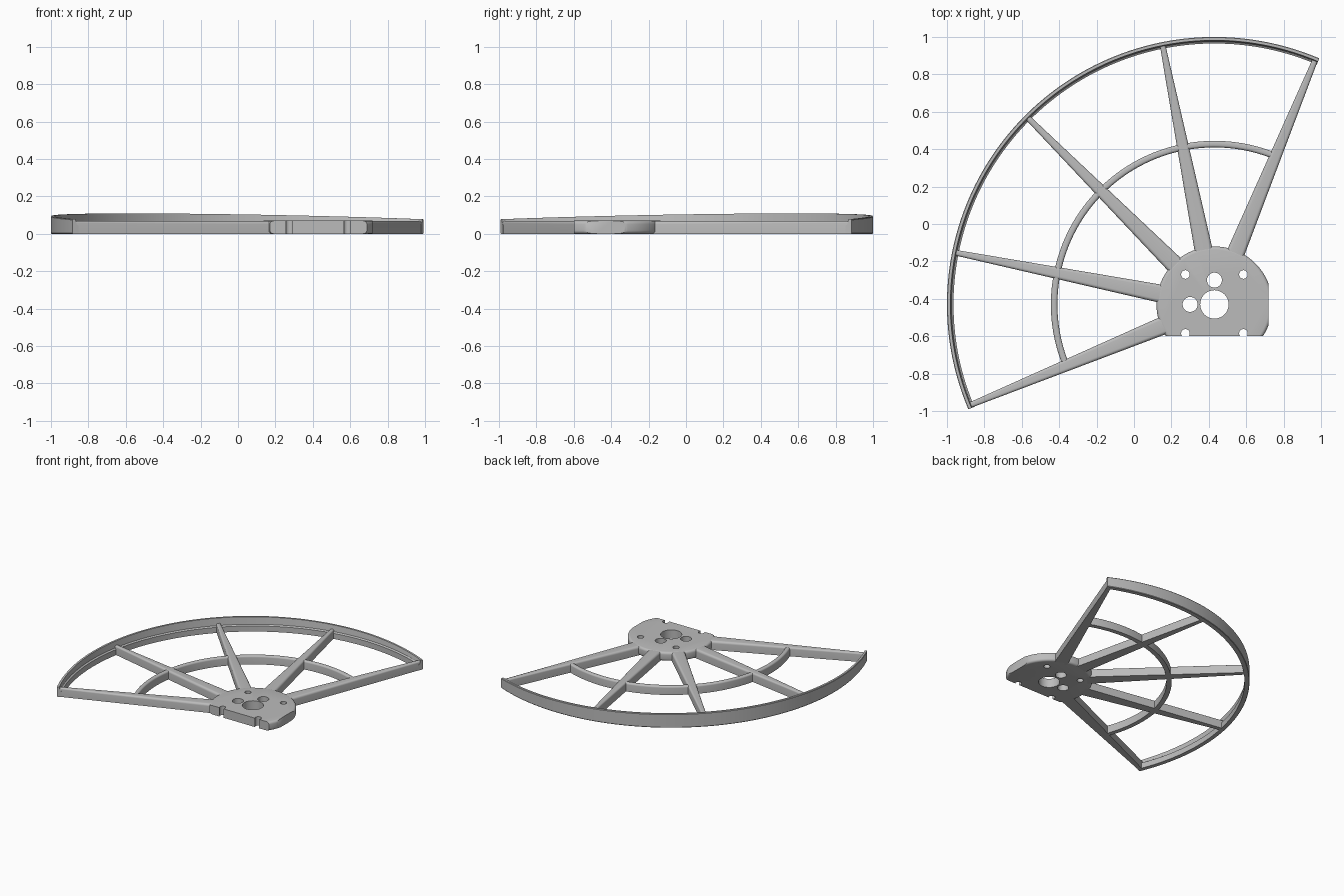
import bpy, bmesh
from math import sin, cos, radians

if "Cube" in bpy.data.objects:
    bpy.data.objects.remove(bpy.data.objects["Cube"])

CX, CY = 0.43, -0.43      # hub axis
MID = radians(135)        # symmetry direction of the fan
STEP = radians(33.7)      # angle between spokes
T = 0.07                  # plate thickness

grey = bpy.data.materials.new("light grey plastic")
grey.use_nodes = True
grey.diffuse_color = (0.5, 0.5, 0.5, 1)
grey.node_tree.nodes["Principled BSDF"].inputs["Base Color"].default_value = (0.5, 0.5, 0.5, 1)


def polar(r, a, side=0.0):
    """Point at radius r along angle a, shifted sideways."""
    return (CX + r * cos(a) - side * sin(a), CY + r * sin(a) + side * cos(a))


def make_object(name, bm):
    bmesh.ops.recalc_face_normals(bm, faces=bm.faces)
    mesh = bpy.data.meshes.new(name)
    bm.to_mesh(mesh)
    bm.free()
    ob = bpy.data.objects.new(name, mesh)
    mesh.materials.append(grey)
    bpy.context.collection.objects.link(ob)
    return ob


def smooth(ob):
    bpy.ops.object.select_all(action='DESELECT')
    ob.select_set(True)
    bpy.context.view_layer.objects.active = ob
    bpy.ops.object.shade_smooth_by_angle(angle=radians(32))


def loft(name, rings):
    """Solid through a row of matching cross-sections, capped at both ends."""
    bm = bmesh.new()
    rows = [[bm.verts.new(p) for p in ring] for ring in rings]
    n = len(rows[0])
    for a, b in zip(rows, rows[1:]):
        for i in range(n):
            j = (i + 1) % n
            bm.faces.new((a[i], a[j], b[j], b[i]))
    bm.faces.new(rows[0])
    bm.faces.new(rows[-1])
    ob = make_object(name, bm)
    smooth(ob)
    return ob


def rounded_section(width, height, radius, steps=5):
    """Flat-bottomed bar section with rounded top corners, as (side, z)."""
    h = width / 2
    pts = [(-h, 0), (h, 0)]
    for centre, start in ((h - radius, 0), (radius - h, 90)):
        for i in range(steps + 1):
            a = radians(start + 90 * i / steps)
            pts.append((centre + radius * cos(a), height - radius + radius * sin(a)))
    return pts


def arc(name, half, section, segments):
    """Sweep section(angle offset) -> [(radius, z)] around the hub axis."""
    rings = []
    for i in range(segments + 1):
        d = half * (2 * i / segments - 1)
        rings.append([(*polar(r, MID + d), z) for r, z in section(d)])
    return loft(name, rings)


# Outer rim: upright wall, tallest in the middle, with a thicker foot
def rim_section(d):
    top = 0.109 - 0.022 * d * d
    return [(1.395, 0), (1.427, 0), (1.43, 0.004), (1.43, top - 0.004),
            (1.427, top), (1.412, top), (1.406, 0.052), (1.402, 0.048), (1.395, 0.044)]


arc("outer_rim", radians(68.1), rim_section, 96)

# Inner ring
bar = rounded_section(0.035, 0.067, 0.013)
arc("inner_ring", 2 * STEP, lambda d: [(0.857 + s, z) for s, z in bar], 64)

# Tapered spokes
for k in range(-2, 3):
    a = MID + k * STEP
    loft(f"spoke_{k + 3}", [
        [(*polar(r, a, s), z) for s, z in rounded_section(w, T - 0.001, f)]
        for r, w, f in ((0.27, 0.098, 0.018), (1.408, 0.03, 0.011))])


# Hub plate: rounded disc, trimmed on two sides and drilled
def cylinder(name, x, y, r, z0, z1, segments):
    bm = bmesh.new()
    bmesh.ops.create_cone(bm, cap_ends=True, segments=segments,
                          radius1=r, radius2=r, depth=z1 - z0)
    bmesh.ops.translate(bm, verts=bm.verts, vec=(x, y, (z0 + z1) / 2))
    return bm


def cut(ob, bm):
    cutter = make_object("cutter", bm)
    cutter.hide_render = True
    mod = ob.modifiers.new("cut", 'BOOLEAN')
    mod.operation = 'DIFFERENCE'
    mod.solver = 'EXACT'
    mod.object = cutter
    bpy.context.view_layer.objects.active = ob
    bpy.ops.object.modifier_apply(modifier=mod.name)
    bpy.data.objects.remove(cutter)


bm = cylinder("hub", CX, CY, 0.31, 0, T, 96)
rims = [e for e in bm.edges if abs(e.verts[0].co.z - e.verts[1].co.z) < 1e-5]
bmesh.ops.bevel(bm, geom=rims, offset=0.018, segments=4, profile=0.5, affect='EDGES')
hub = make_object("hub_plate", bm)

for x, y in ((CX + 0.79, CY), (CX, CY - 0.67)):
    box = bmesh.new()
    bmesh.ops.create_cube(box, size=1)
    bmesh.ops.translate(box, verts=box.verts, vec=(x, y, 0))
    cut(hub, box)

holes = [(CX, CY, 0.076), (CX, -0.30, 0.04), (0.30, CY, 0.04)]
holes += [(x, y, 0.023) for x in (0.275, 0.585) for y in (-0.27, -0.585)]
for x, y, r in holes:
    cut(hub, cylinder("hole", x, y, r, -0.1, 0.2, 32))
smooth(hub)
